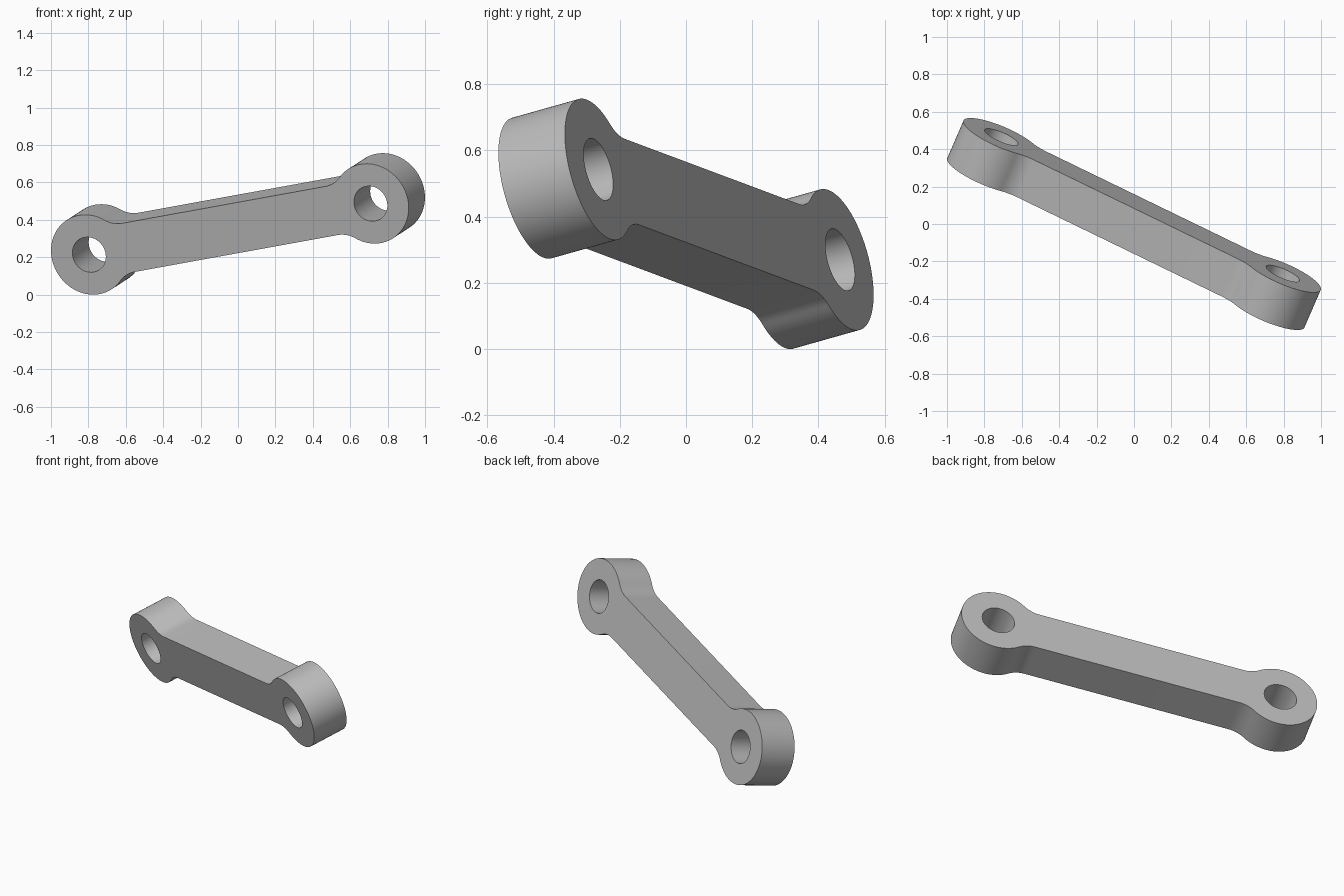
import bpy, bmesh
from math import atan2, cos, sin, pi, sqrt
from mathutils import Vector, Matrix

cube = bpy.data.objects.get("Cube")
if cube:
    bpy.data.objects.remove(cube, do_unlink=True)

SPAN = 1.695        # distance between the eye centres
EYE_R = 0.2205
HOLE_R = 0.097
BAR_HALF = 0.136
FILLET = 0.15
THICK = 0.226


def arc(cx, cy, r, a0, a1, n):
    return [Vector((cx + r * cos(a0 + (a1 - a0) * i / n),
                    cy + r * sin(a0 + (a1 - a0) * i / n), 0)) for i in range(n + 1)]


# Outline: one end (eye plus two fillets), turned half round for the other end
cx = SPAN / 2
reach = sqrt((EYE_R + FILLET) ** 2 - (BAR_HALF + FILLET) ** 2)
fx, fy = cx - reach, BAR_HALF + FILLET
t = atan2(fy, -reach)
right_end = (arc(fx, -fy, FILLET, pi / 2, pi - t, 12)
             + arc(cx, 0, EYE_R, -t, t, 72)[1:]
             + arc(fx, fy, FILLET, t - pi, -pi / 2, 12)[1:])
outline = right_end + [-p for p in right_end]
holes = [arc(s * cx, 0, HOLE_R, 0, 2 * pi, 48)[:-1] for s in (-1, 1)]

# Fill the profile around the holes and extrude it to a plate
bm = bmesh.new()
edges = []
for loop in [outline] + holes:
    vs = [bm.verts.new(p - Vector((0, 0, THICK / 2))) for p in loop]
    edges += [bm.edges.new((vs[i - 1], vs[i])) for i in range(len(vs))]
bmesh.ops.triangle_fill(bm, use_beauty=True, edges=edges)
top = bmesh.ops.extrude_face_region(bm, geom=bm.faces[:], use_keep_orig=True)
bmesh.ops.translate(bm, vec=(0, 0, THICK),
                    verts=[g for g in top["geom"] if isinstance(g, bmesh.types.BMVert)])
bmesh.ops.recalc_face_normals(bm, faces=bm.faces[:])
mesh = bpy.data.meshes.new("link_arm")
bm.to_mesh(mesh)
bm.free()
link = bpy.data.objects.new("link_arm", mesh)
bpy.context.collection.objects.link(link)

# Tilt: length axis, width axis and plate normal
along = Vector((1.505, -0.73, 0.273)).normalized()
normal = Vector((0.385, 0.888, 0.25))
normal = (normal - along * normal.dot(along)).normalized()
across = normal.cross(along)
rot = Matrix((along, across, normal)).transposed()
mesh.transform(Matrix.Translation((0, 0, 0.378)) @ rot.to_4x4())

# Plain grey metal
grey = bpy.data.materials.new("grey_metal")
grey.use_nodes = True
colour = (0.5, 0.5, 0.5, 1)
grey.diffuse_color = colour
grey.node_tree.nodes["Principled BSDF"].inputs["Base Color"].default_value = colour
mesh.materials.append(grey)

bpy.ops.object.select_all(action="DESELECT")
link.select_set(True)
bpy.context.view_layer.objects.active = link
bpy.ops.object.shade_smooth_by_angle(angle=pi / 6)
